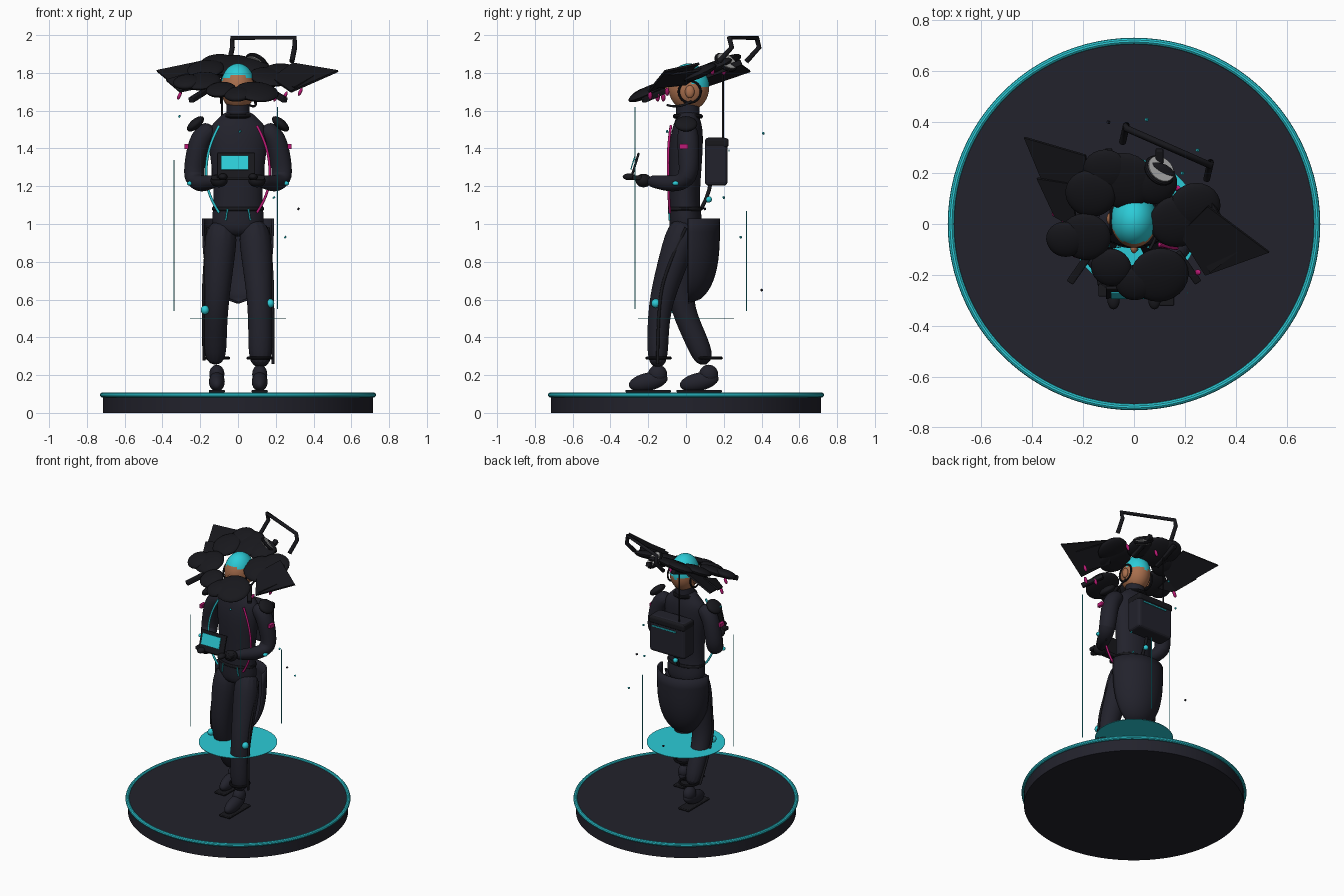
import bpy, bmesh, math
from mathutils import Vector, Euler

cube = bpy.data.objects.get("Cube")
if cube:
    bpy.data.objects.remove(cube, do_unlink=True)


def material(name, r, g, b):
    m = bpy.data.materials.new(name)
    m.use_nodes = True
    m.diffuse_color = (r, g, b, 1)
    m.node_tree.nodes["Principled BSDF"].inputs["Base Color"].default_value = (r, g, b, 1)
    return m


NAVY = material("navy cloth", .016, .016, .025)
BLACK = material("matte black", .009, .009, .012)
TEAL = material("teal glow", .025, .6, .68)
PINK = material("magenta", .5, .01, .18)
SKIN = material("skin", .4, .16, .075)
GREY = material("light grey", .42, .42, .42)


def finish(name, bm, mats, smooth=True):
    bmesh.ops.recalc_face_normals(bm, faces=bm.faces[:])
    mesh = bpy.data.meshes.new(name)
    bm.to_mesh(mesh)
    bm.free()
    ob = bpy.data.objects.new(name, mesh)
    bpy.context.collection.objects.link(ob)
    for m in mats if isinstance(mats, list) else [mats]:
        mesh.materials.append(m)
    if smooth:
        bpy.ops.object.select_all(action='DESELECT')
        ob.select_set(True)
        bpy.context.view_layer.objects.active = ob
        bpy.ops.object.shade_smooth_by_angle(angle=math.radians(40))
    return ob


def place(bm, loc, size, rot):
    turn = Euler([math.radians(a) for a in rot]).to_matrix()
    for v in bm.verts:
        v.co = turn @ (v.co * Vector(size)) + Vector(loc)


def ball(name, loc, size, mat, rot=(0, 0, 0), seg=24):
    bm = bmesh.new()
    bmesh.ops.create_uvsphere(bm, u_segments=seg, v_segments=seg // 2, radius=1)
    place(bm, loc, size, rot)
    return finish(name, bm, mat)


def box(name, loc, size, mat, rot=(0, 0, 0), bevel=0):
    bm = bmesh.new()
    bmesh.ops.create_cube(bm, size=1)
    place(bm, loc, size, rot)
    ob = finish(name, bm, mat, False)
    if bevel:
        mod = ob.modifiers.new("soft edges", 'BEVEL')
        mod.width, mod.segments = bevel, 3
    return ob


def disc(name, loc, radius, depth, mat, rot=(0, 0, 0), seg=96):
    bm = bmesh.new()
    bmesh.ops.create_cone(bm, cap_ends=True, segments=seg, radius1=1, radius2=1, depth=1)
    place(bm, loc, (radius, radius, depth), rot)
    return finish(name, bm, mat)


def ring(name, loc, radius, tube, mat, rot=(0, 0, 0)):
    bpy.ops.mesh.primitive_torus_add(location=loc, rotation=[math.radians(a) for a in rot],
                                     major_radius=radius, minor_radius=tube,
                                     major_segments=96, minor_segments=10)
    ob = bpy.context.object
    ob.name = name
    ob.data.materials.append(mat)
    bpy.ops.object.shade_smooth_by_angle()
    return ob


def loft(name, sections, mat, sides=14):
    """Closed limb through elliptical sections (x, y, z, radius, depth radius)."""
    bm = bmesh.new()
    pts = [Vector(s[:3]) for s in sections]
    rows = []
    for i, s in enumerate(sections):
        t = (pts[min(i + 1, len(pts) - 1)] - pts[max(i - 1, 0)]).normalized()
        u = Vector((1, 0, 0))
        u = (u - t * t.dot(u)).normalized()
        w = t.cross(u)
        angles = [math.tau * k / sides for k in range(sides)]
        rows.append([bm.verts.new(pts[i] + u * s[3] * math.cos(a) + w * s[-1] * math.sin(a)) for a in angles])
    for a, b in zip(rows, rows[1:]):
        for k in range(sides):
            n = (k + 1) % sides
            bm.faces.new((a[k], a[n], b[n], b[k]))
    bm.faces.new(rows[0])
    bm.faces.new(rows[-1])
    ob = finish(name, bm, mat)
    ob.modifiers.new("smooth form", 'SUBSURF').levels = 2
    return ob


def cord(name, pts, radius, mat, kind='NURBS'):
    cu = bpy.data.curves.new(name, 'CURVE')
    cu.dimensions, cu.bevel_depth, cu.use_fill_caps = '3D', radius, True
    sp = cu.splines.new(kind)
    sp.points.add(len(pts) - 1)
    for p, q in zip(sp.points, pts):
        p.co = (*q, 1)
    if kind == 'NURBS':
        sp.use_endpoint_u, sp.order_u = True, 3
    cu.materials.append(mat)
    ob = bpy.data.objects.new(name, cu)
    bpy.context.collection.objects.link(ob)
    return ob


def plate(name, pts, mat, thick=.012):
    bm = bmesh.new()
    bm.faces.new([bm.verts.new(p) for p in pts])
    ob = finish(name, bm, mat, False)
    mod = ob.modifiers.new("thickness", 'SOLIDIFY')
    mod.thickness, mod.offset = thick, 0
    return ob


# Display base and floating ring of light
disc("base", (0, 0, .049), .715, .098, NAVY)
ring("base_rim", (0, 0, .095), .718, .013, TEAL)
disc("glow_disc", (0, 0, .5), .255, .003, TEAL)

# Legs and shoes
loft("left_leg", [(.08, 0, 1.03, .09), (.1, -.06, .82, .085), (.115, -.135, .6, .066, .064),
                  (.118, -.15, .42, .065, .058), (.118, -.15, .23, .064, .056)], NAVY)
loft("right_leg", [(-.08, 0, 1.03, .09), (-.1, -.02, .82, .085), (-.115, -.035, .58, .066, .066),
                   (-.12, .04, .42, .062, .062), (-.12, .11, .25, .06, .06)], NAVY)
for side, x, y, knee in (("left", .115, -.2, (.17, -.16, .58)), ("right", -.112, .07, (-.175, -.056, .545))):
    ball(side + "_shoe", (x, y, .165), (.042, .105, .048), NAVY, (12, 0, 0))
    ball(side + "_ankle", (x, y + .05, .205), (.04, .05, .05), NAVY)
    box(side + "_sole", (x, y, .115), (.085, .24, .014), BLACK, bevel=.005)
    ball(side + "_knee_light", knee, (.022, .024, .024), TEAL)
    ring(side + "_cuff", (x, y + .055, .29), .062, .008, BLACK)
cord("left_leg_piping", [(.16, 0, .98), (.18, -.1, .78), (.185, -.15, .56), (.185, -.15, .26)], .008, BLACK)
cord("right_leg_piping", [(-.16, 0, .98), (-.18, -.04, .75), (-.185, -.05, .55), (-.18, .1, .28)], .008, BLACK)

# Rounded coat tail
bm = bmesh.new()
rows = []
for i in range(15):
    v = (i / 14) ** .7
    f = math.sqrt(max(1 - v ** 3.2, .002))
    angles = [math.pi * (k / 20 - .5) for k in range(21)]
    rows.append([bm.verts.new((.19 * f * math.sin(a), .01 + .17 * f * math.cos(a), 1.03 - .45 * v)) for a in angles])
for a, b in zip(rows, rows[1:]):
    for k in range(20):
        bm.faces.new((a[k], a[k + 1], b[k + 1], b[k]))
tail = finish("coat_tail", bm, NAVY)
tail.modifiers.new("thickness", 'SOLIDIFY').thickness = .012

# Torso, collar and belt
loft("torso", [(0, 0, .93, .12, .085), (0, 0, 1.02, .145, .09), (0, -.01, 1.1, .128, .08), (0, -.005, 1.27, .135, .086),
               (0, 0, 1.42, .16, .092), (0, .01, 1.52, .155, .08), (0, .01, 1.56, .1, .062),
               (0, .01, 1.6, .07, .06)], NAVY, 20)
disc("neck", (0, .01, 1.585), .062, .1, NAVY, seg=32)
ring("collar", (0, .01, 1.57), .068, .012, BLACK)
belt = ring("belt", (0, -.005, 1.08), .128, .011, BLACK)
belt.scale.y = .65
for side, s, trim in (("left", 1, PINK), ("right", -1, TEAL)):
    cord(side + "_coat_trim", [(s * .1, -.08, 1.52), (s * .155, -.095, 1.42), (s * .175, -.095, 1.24),
                               (s * .14, -.09, 1.12), (s * .1, -.085, 1.06)], .007, trim)
    cord(side + "_waist_tab", [(s * .055, -.09, 1.08), (s * .065, -.088, 1.02)], .005, TEAL, 'POLY')

    # Arms, gloves and shoulder pads
    loft(side + "_arm", [(s * .13, .01, 1.52, .05), (s * .2, .01, 1.46, .06), (s * .225, .015, 1.35, .058),
                         (s * .238, .015, 1.24, .056), (s * .205, -.05, 1.21, .05), (s * .15, -.14, 1.22, .038),
                         (s * .11, -.2, 1.23, .032)], NAVY)
    ball(side + "_glove", (s * .1, -.225, 1.23), (.045, .042, .036), BLACK)
    ball(side + "_thumb", (s * .08, -.3, 1.25), (.024, .035, .018), BLACK)
    ball(side + "_shoulder_pad", (s * .225, 0, 1.53), (.055, .06, .026), BLACK, (0, s * 40, 0))
    ball(side + "_elbow_light", (s * .255, -.055, 1.215), (.016, .018, .012), TEAL)
    box(side + "_arm_patch", (s * .272, -.012, 1.41), (.02, .045, .025), PINK)

# Tablet held in front
box("tablet", (-.01, -.27, 1.31), (.2, .012, .14), BLACK, (-17, 0, 0), .004)
box("tablet_screen", (-.018, -.281, 1.325), (.145, .006, .078), TEAL, (-17, 0, 0))
box("tablet_grip", (0, -.26, 1.245), (.28, .05, .025), BLACK, bevel=.006)

# Backpack with antenna
box("backpack", (0, .16, 1.33), (.28, .12, .255), NAVY, bevel=.02)
box("backpack_flap", (0, .165, 1.43), (.285, .122, .05), BLACK, bevel=.015)
box("backpack_stripe", (.015, .228, 1.39), (.19, .006, .01), TEAL)
ball("back_light", (0, .12, 1.13), (.017, .017, .017), TEAL)
cord("back_cable", [(0, .13, 1.22), (0, .12, 1.15), (0, .08, 1.08)], .01, BLACK)
cord("antenna", [(-.084, .195, 1.44), (-.084, .195, 1.8)], .005, BLACK, 'POLY')

# Head with close-fitting cap, earpieces and microphone
head = ball("head", (0, .015, 1.725), (.092, .108, .125), [SKIN, TEAL], seg=48)
for p in head.data.polygons:
    p.material_index = int(p.center.z > 1.757 - .33 * p.center.y)
ball("nose", (0, -.095, 1.71), (.014, .02, .02), SKIN)
for s in (-1, 1):
    ball("ear", (s * .092, .02, 1.7), (.016, .025, .034), SKIN)
    ring("ear_loop", (s * .09, .02, 1.7), .058, .006, BLACK, (0, 90, 0))
cord("microphone_arm", [(.095, .03, 1.65), (.1, -.04, 1.61), (.06, -.1, 1.63)], .006, BLACK)

# Tilted hat of overlapping petals around an open crown
petals = [(-.11, .21, .09), (-.04, .17, .12), (.08, .16, .09), (.24, .07, .1), (.17, .01, .11), (.1, -.2, .115),
          (-.09, -.17, .08), (-.19, -.05, .1), (-.27, -.06, .075), (-.17, .12, .1), (0, -.23, .075)]
for x, y, r in petals:
    ball("hat_petal", (x, y, 1.775 + .38 * y), (r, r, .028), BLACK, (24, 6 * (1 if x > 0 else -1), 0))

# Pointed hat wings and brim shards
plate("right_wing", [(-.43, .34, 1.81), (-.19, .27, 1.86), (-.16, .08, 1.79), (-.31, .05, 1.71)], BLACK)
plate("left_wing", [(.53, -.11, 1.81), (.29, .07, 1.85), (.18, -.04, 1.77), (.28, -.2, 1.7)], BLACK)
plate("right_shard", [(-.38, .18, 1.76), (-.25, .16, 1.8), (-.22, -.02, 1.72), (-.31, .03, 1.7)], BLACK)
plate("left_shard", [(.42, -.1, 1.79), (.3, .1, 1.82), (.2, 0, 1.74), (.3, -.19, 1.72)], BLACK)
for s in (-1, 1):
    box("brim_bar", (s * .21, -.17, 1.68), (.03, .15, .03), BLACK, (20, 0, s * 35), .006)
    box("rear_bar", (s * .1, .2, 1.82), (.03, .2, .03), BLACK, (21, 0, 0), .006)
for x, y, z in ((-.31, .04, 1.68), (-.23, -.12, 1.67), (.2, -.15, 1.67), (.25, -.19, 1.68), (.33, -.1, 1.7),
                (-.02, .2, 1.81), (.17, .14, 1.81)):
    ball("pink_drop", (x, y, z), (.009, .012, .024), PINK, (0, 25, 0), 12)

# Carrying frame and round rear lens
ends = [Vector((-.03, .375, 1.985)), Vector((.3, .23, 1.985))]
drop, foot = Vector((0, .012, -.05)), Vector((-.015, -.055, -.125))
frame = [ends[0] + foot, ends[0] + drop, *ends, ends[1] + drop, ends[1] + foot]
cord("carrying_frame", frame, .0135, BLACK, 'POLY')
disc("lens", (.1, .21, 1.855), .057, .03, GREY, (-30, 35, 0), 32)
ring("lens_rim", (.1, .21, 1.855), .056, .011, BLACK, (-30, 35, 0))

# Thin light beams and drifting specks
for x, y, low, high in ((-.34, -.05, .54, 1.34), (.21, -.27, .55, 1.62), (.12, .32, .54, 1.07)):
    cord("light_beam", [(x, y, low), (x, y, high)], .0025, TEAL, 'POLY')
for x, y, z in ((-.31, .05, 1.57), (.19, .2, 1.14), (.25, .29, .93), (.01, -.1, 1.49), (.05, .41, 1.48)):
    box("speck", (x, y, z), (.01, .01, .01), TEAL, (30, 40, 0))
for x, y, z in ((.32, .1, 1.08), (-.1, .4, .65)):
    box("dark_speck", (x, y, z), (.01, .01, .01), NAVY, (30, 40, 0))
